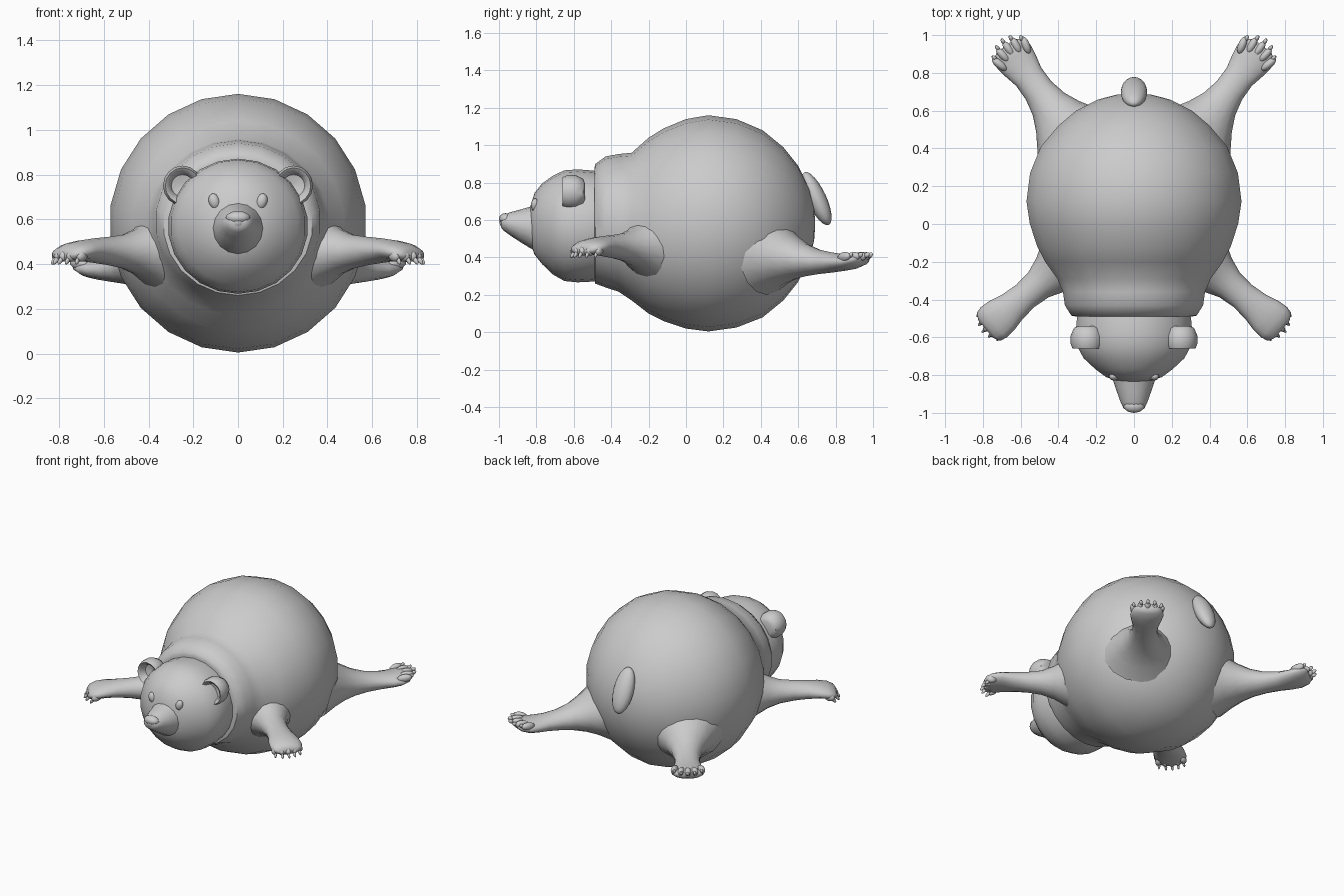
import bpy, bmesh, math
from mathutils import Matrix, Vector

if "Cube" in bpy.data.objects:
    bpy.data.objects.remove(bpy.data.objects["Cube"])


def finish(name, bm, mirror=False, angle=45):
    bmesh.ops.recalc_face_normals(bm, faces=bm.faces)
    me = bpy.data.meshes.new(name)
    bm.to_mesh(me)
    bm.free()
    ob = bpy.data.objects.new(name, me)
    bpy.context.collection.objects.link(ob)
    bpy.ops.object.select_all(action='DESELECT')
    ob.select_set(True)
    bpy.context.view_layer.objects.active = ob
    bpy.ops.object.shade_smooth_by_angle(angle=math.radians(angle))
    if mirror:
        ob.modifiers.new("mirror", 'MIRROR').use_mirror_merge = False
    return ob


def loft(name, rings, origin=(0, 0), heading=90, seg=22, mirror=False, angle=45):
    """Elliptical rings (distance, z, half width, half height) along a level heading."""
    a = math.radians(heading)
    fwd = Vector((math.cos(a), math.sin(a), 0))
    side = Vector((math.sin(a), -math.cos(a), 0))
    bm = bmesh.new()
    loops = []
    for d, z, w, h in rings:
        c = Vector((origin[0], origin[1], z)) + fwd * d
        loops.append([bm.verts.new(c + side * w * math.sin(t) + Vector((0, 0, h * math.cos(t))))
                      for t in (2 * math.pi * i / seg for i in range(seg))])
    for p, q in zip(loops, loops[1:]):
        for i in range(seg):
            j = (i + 1) % seg
            bm.faces.new((p[i], p[j], q[j], q[i]))
    bm.faces.new(loops[0])
    bm.faces.new(loops[-1])
    return finish(name, bm, mirror, angle)


def blobs(name, items, mirror=False, u=12, v=8):
    """Ellipsoids given as (centre, radii, rotation matrix)."""
    bm = bmesh.new()
    for c, r, rot in items:
        m = Matrix.Translation(c) @ rot @ Matrix.Diagonal((*r, 1))
        bmesh.ops.create_uvsphere(bm, u_segments=u, v_segments=v, radius=1, matrix=m)
    return finish(name, bm, mirror, 60)


def fan(origin, heading, reach, z, spread, curve, radii, pitch):
    """Five ellipsoids in an arc across the end of a limb."""
    out = []
    a = math.radians(heading)
    for i in range(-2, 3):
        s = i * spread / 2
        d = reach - curve * i * i
        c = (origin[0] + d * math.cos(a) + s * math.sin(a),
             origin[1] + d * math.sin(a) - s * math.cos(a), z)
        rot = Matrix.Rotation(a - i * 0.13, 4, 'Z') @ Matrix.Rotation(math.radians(pitch), 4, 'Y')
        out.append((c, radii, rot))
    return out


I = Matrix.Identity(4)

# Round inflated body with the neck collar
loft("body", [
    (-.49, .575, .31, .30), (-.485, .58, .335, .32), (-.43, .59, .37, .35),
    (-.36, .585, .38, .368), (-.29, .565, .41, .395), (-.20, .57, .475, .47),
    (-.12, .575, .517, .515), (.0, .58, .557, .56), (.12, .5825, .575, .578),
    (.27, .5825, .556, .557), (.41, .58, .498, .50), (.52, .58, .405, .41),
    (.60, .58, .31, .31), (.66, .58, .19, .19), (.685, .58, .09, .09), (.69, .58, .02, .02)])

# Head, muzzle, nose
loft("head", [
    (-.42, .57, .29, .28), (-.50, .568, .305, .297), (-.58, .569, .313, .302),
    (-.65, .57, .302, .296), (-.71, .573, .27, .265), (-.77, .58, .205, .215),
    (-.81, .58, .15, .165), (-.835, .575, .08, .09), (-.84, .575, .02, .02)])
loft("muzzle", [
    (-.78, .56, .12, .125), (-.83, .56, .11, .112), (-.89, .57, .09, .085),
    (-.94, .58, .072, .062), (-.975, .585, .056, .042), (-.99, .587, .035, .025)], seg=16)
blobs("nose", [((0, -.965, .607), (.055, .035, .03), I),
               ((0, -.965, .588), (.03, .032, .032), I)])

# Eyes and cupped ears
blobs("eyes", [((.106, -.807, .68), (.025, .022, .036), Matrix.Rotation(.3, 4, 'Y'))], True)
loft("ears", [
    (-.54, .75, .045, .045), (-.55, .75, .07, .07), (-.59, .75, .087, .09),
    (-.635, .75, .087, .09), (-.66, .75, .077, .08), (-.65, .75, .062, .065),
    (-.61, .75, .05, .05), (-.60, .75, .01, .01)], origin=(.248, 0), seg=16, mirror=True)

# Front legs with downward claws
fo, fh = (.36, -.20), -40
loft("front_legs", [
    (-.05, .46, .21, .20), (.04, .455, .155, .145), (.11, .455, .115, .105),
    (.19, .455, .085, .077), (.28, .458, .076, .064), (.37, .46, .084, .055),
    (.44, .46, .101, .047), (.50, .453, .106, .042), (.54, .445, .09, .032),
    (.555, .44, .06, .018)], fo, fh, 16, True, 60)
blobs("front_toes", fan(fo, fh, .535, .437, .08, .007, (.035, .021, .026), 15), True)
blobs("front_claws", fan(fo, fh, .565, .417, .08, .008, (.024, .009, .011), 50), True, 8, 6)

# Back legs stretched out behind, toes on the upper side
bo, bh = (.34, .48), 54
loft("back_legs", [
    (-.06, .43, .25, .23), (.03, .415, .19, .165), (.11, .40, .14, .12),
    (.19, .387, .103, .088), (.28, .377, .083, .066), (.37, .373, .082, .054),
    (.44, .373, .098, .046), (.50, .378, .108, .042), (.55, .387, .095, .033),
    (.575, .392, .06, .02)], bo, bh, 16, True, 60)
blobs("back_toes", fan(bo, bh, .55, .403, .086, .009, (.05, .022, .026), -8), True)
blobs("back_claws", fan(bo, bh, .602, .413, .088, .011, (.019, .011, .013), -30), True, 8, 6)

# Tail lying against the rump
blobs("tail", [((0, .698, .715), (.07, .052, .155), Matrix.Rotation(math.radians(25), 4, 'X'))], u=16, v=12)
